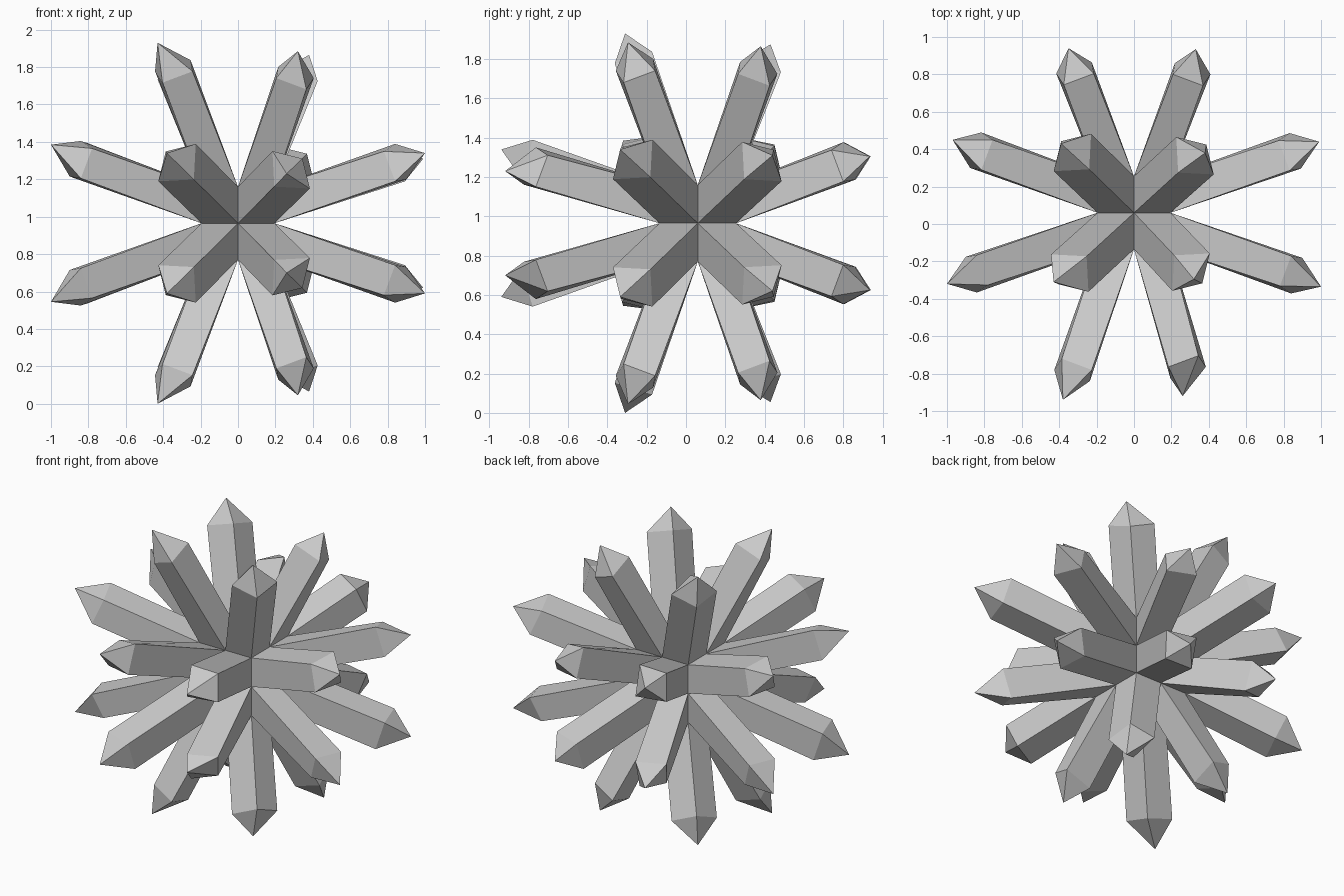
import bpy, bmesh
from mathutils import Vector

if "Cube" in bpy.data.objects:
    bpy.data.objects.remove(bpy.data.objects["Cube"])

CENTRE = Vector((0, 0.06, 0.965))
CORE = 0.195                    # half size of the hidden cube the crystals grow from
REF_TIP = (0.42, 0.42, 0.95)    # reference crystal: two minor axes, then the long axis
REF_CAP = [(0.25, 0.25, 0.86), (0.44, 0.24, 0.80), (0.40, 0.40, 0.74), (0.24, 0.44, 0.80)]
REF_BASE = [(0, 0), (CORE, 0), (CORE, CORE), (0, CORE)]

# Tips of the upper crystals: long axis -> points; the lower half is mirrored
TIPS = {
    2: [(-0.43, -0.37, 0.965), (-0.39, 0.37, 0.91), (0.32, -0.355, 0.92), (0.38, 0.32, 0.90)],
    0: [(-1.0, -0.38, 0.42), (-0.97, 0.39, 0.40), (1.0, -0.395, 0.375), (0.99, 0.38, 0.345)],
    1: [(-0.38, -1.0, 0.375), (-0.35, 0.88, 0.34), (0.26, -0.98, 0.265), (0.33, 0.875, 0.34)],
}


def add_crystal(bm, tip, long):
    minor = [a for a in range(3) if a != long]
    order = minor + [long]
    sign = [1 if c > 0 else -1 for c in tip]
    shift = [(abs(tip[a]) - REF_TIP[n]) * (0.8 if a == long else 0.35)
             for n, a in enumerate(order)]

    def vert(p):
        v = Vector((0, 0, 0))
        for n, a in enumerate(order):
            v[a] = sign[a] * p[n]
        return bm.verts.new(v + CENTRE)

    base = [vert((u, w, CORE)) for u, w in REF_BASE]
    cap = [vert([c + s for c, s in zip(p, shift)]) for p in REF_CAP]
    top = bm.verts.new(Vector(tip) + CENTRE)
    faces = [bm.faces.new(base[::-1])]
    for i in range(4):
        j = (i + 1) % 4
        faces.append(bm.faces.new((base[i], base[j], cap[j], cap[i])))
        faces.append(bm.faces.new((cap[i], cap[j], top)))
    bmesh.ops.recalc_face_normals(bm, faces=faces)
    bm.faces.remove(faces[0])   # open at the core, neighbours weld together there


# Crystal burst
bm = bmesh.new()
for long, tips in TIPS.items():
    for x, y, z in tips:
        for s in (1, -1):
            add_crystal(bm, (x, y, s * z), long)
bmesh.ops.remove_doubles(bm, verts=bm.verts[:], dist=0.0005)
mesh = bpy.data.meshes.new("crystal_cluster")
bm.to_mesh(mesh)
bm.free()
bpy.context.collection.objects.link(bpy.data.objects.new("crystal_cluster", mesh))
